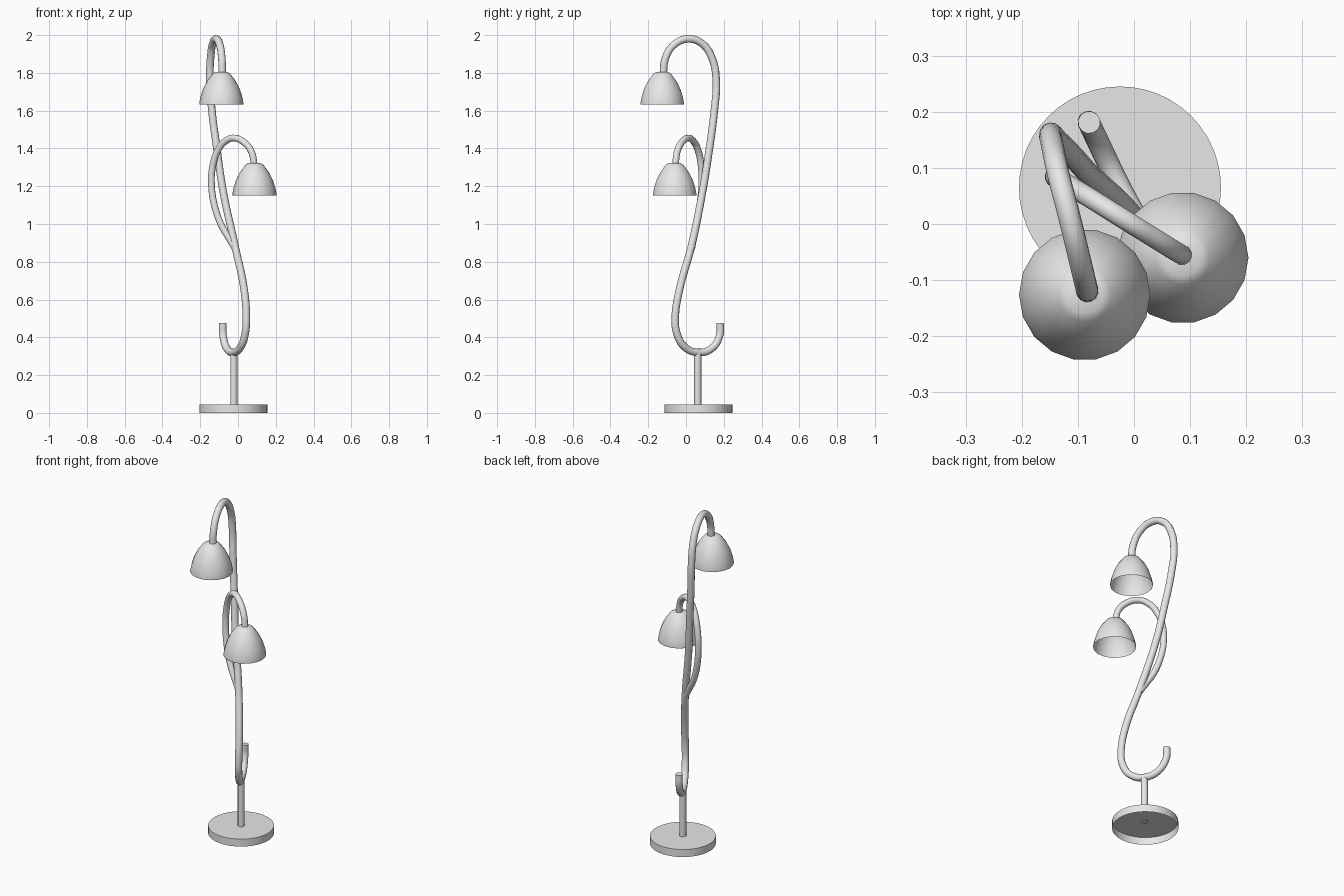
import bpy, bmesh, math

if "Cube" in bpy.data.objects:
    bpy.data.objects.remove(bpy.data.objects["Cube"])

grey = bpy.data.materials.new("light grey metal")
grey.diffuse_color = (0.8, 0.8, 0.8, 1)
grey.use_nodes = True
grey.node_tree.nodes["Principled BSDF"].inputs["Base Color"].default_value = grey.diffuse_color


def tube(name, points, radius):
    """Round tube swept along a smooth path."""
    cu = bpy.data.curves.new(name, 'CURVE')
    cu.dimensions = '3D'
    cu.bevel_depth = radius
    cu.bevel_resolution = 4
    cu.resolution_u = 8
    cu.use_fill_caps = True
    sp = cu.splines.new('BEZIER')
    sp.bezier_points.add(len(points) - 1)
    for bp, p in zip(sp.bezier_points, points):
        bp.co = p
        bp.handle_left_type = bp.handle_right_type = 'AUTO'
    ob = bpy.data.objects.new(name, cu)
    bpy.context.collection.objects.link(ob)
    finish(ob, True)


def lathe(name, centre, profile, sides):
    """Open shell turned around z; a closed disc caps the first ring."""
    bm = bmesh.new()
    rings = []
    for r, z in profile:
        rings.append([bm.verts.new((r * math.cos(2 * math.pi * i / sides),
                                    r * math.sin(2 * math.pi * i / sides), z))
                      for i in range(sides)])
    bm.faces.new(rings[0])
    for a, b in zip(rings, rings[1:]):
        for i in range(sides):
            j = (i + 1) % sides
            bm.faces.new((a[i], b[i], b[j], a[j]))
    me = bpy.data.meshes.new(name)
    bm.to_mesh(me)
    bm.free()
    ob = bpy.data.objects.new(name, me)
    ob.location = centre
    bpy.context.collection.objects.link(ob)
    finish(ob, False)


def finish(ob, convert):
    bpy.ops.object.select_all(action='DESELECT')
    ob.select_set(True)
    bpy.context.view_layer.objects.active = ob
    if convert:
        bpy.ops.object.convert(target='MESH')
        ob = bpy.context.object
    ob.data.materials.clear()
    ob.data.materials.append(grey)
    bpy.ops.object.shade_smooth_by_angle(angle=math.radians(40))


# base, hollow underneath, with a short upright
lathe("base", (-0.025, 0.065, 0), [(0.18, 0.045), (0.18, 0)], 48)
tube("upright", [(-0.022, 0.062, 0.04), (-0.022, 0.062, 0.32)], 0.019)

# main S-shaped stem, from the small curl up to the top shade
tube("main_stem", [
    (-0.080, 0.181, 0.475), (-0.079, 0.178, 0.41), (-0.060, 0.138, 0.343),
    (-0.025, 0.065, 0.32), (0.015, -0.008, 0.35), (0.038, -0.048, 0.42),
    (0.044, -0.057, 0.50), (0.033, -0.035, 0.65), (-0.015, 0.028, 0.88),
    (-0.080, 0.089, 1.18), (-0.112, 0.124, 1.40), (-0.138, 0.150, 1.60),
    (-0.149, 0.160, 1.76), (-0.145, 0.137, 1.88), (-0.134, 0.085, 1.955),
    (-0.115, 0.012, 1.98), (-0.097, -0.062, 1.95), (-0.086, -0.108, 1.88),
    (-0.083, -0.121, 1.79)], 0.02)

# side branch to the lower shade
tube("side_branch", [
    (-0.015, 0.030, 0.87), (-0.045, 0.040, 0.92), (-0.091, 0.057, 1.00),
    (-0.125, 0.073, 1.10), (-0.140, 0.083, 1.20), (-0.135, 0.081, 1.30),
    (-0.104, 0.062, 1.395), (-0.065, 0.038, 1.44), (-0.022, 0.011, 1.455),
    (0.028, -0.020, 1.435), (0.070, -0.046, 1.385), (0.087, -0.056, 1.31)], 0.018)

# bell shades, open underneath
shade = [(0.033, 0.172), (0.048, 0.163), (0.078, 0.122), (0.098, 0.082),
         (0.111, 0.04), (0.117, 0.008), (0.117, 0)]
lathe("top_shade", (-0.088, -0.126, 1.632), shade, 18)
lathe("lower_shade", (0.087, -0.06, 1.15), shade, 18)
